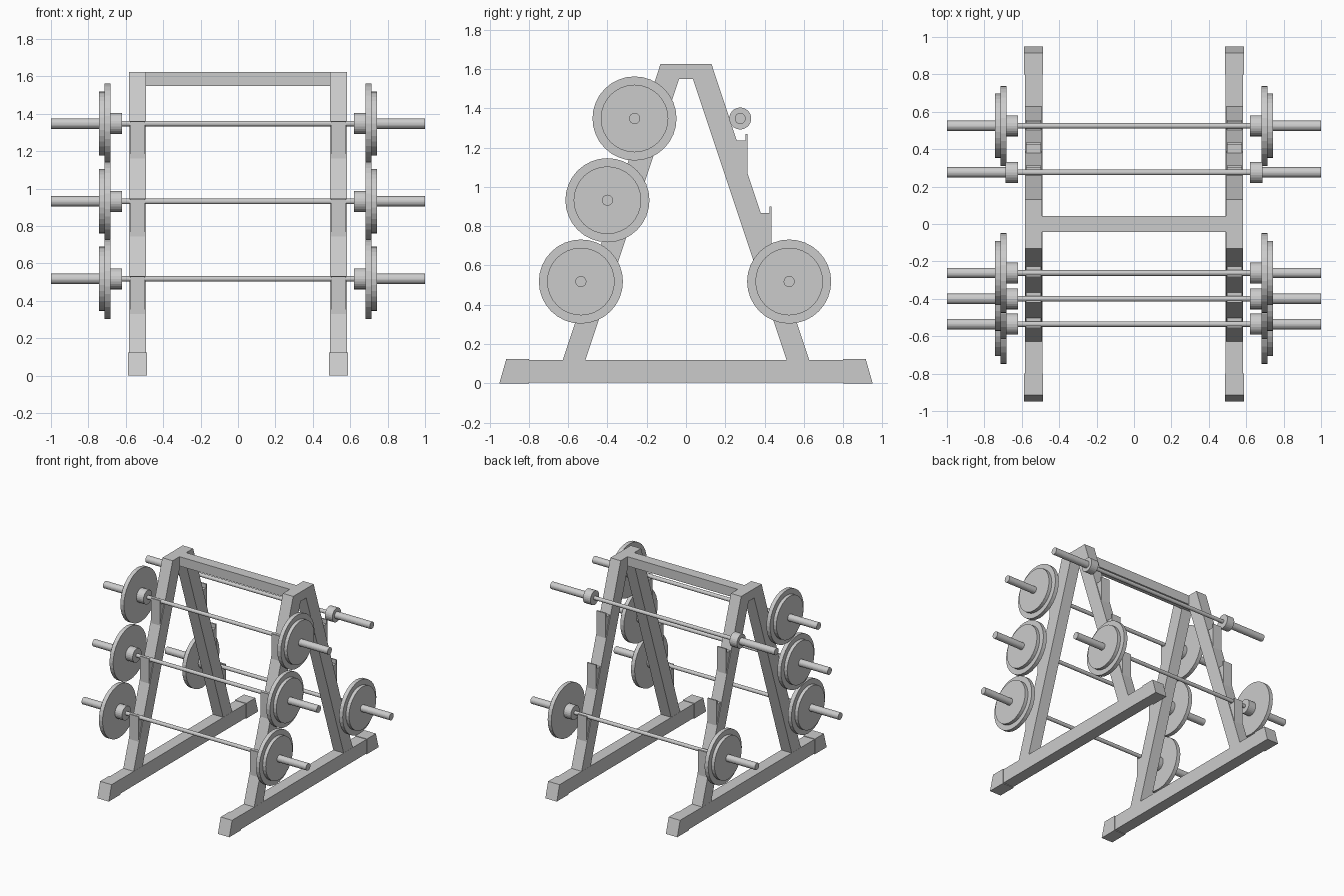
import bpy
import bmesh
from math import pi
from mathutils import Matrix, Vector

cube = bpy.data.objects.get("Cube")
if cube:
    bpy.data.objects.remove(cube)

steel = bpy.data.materials.new("grey_steel")
steel.use_nodes = True
grey = (0.6, 0.6, 0.6, 1)
steel.diffuse_color = grey
steel.node_tree.nodes["Principled BSDF"].inputs["Base Color"].default_value = grey


def finish(name, bm):
    bmesh.ops.recalc_face_normals(bm, faces=bm.faces)
    mesh = bpy.data.meshes.new(name)
    bm.to_mesh(mesh)
    bm.free()
    mesh.materials.append(steel)
    obj = bpy.data.objects.new(name, mesh)
    bpy.context.collection.objects.link(obj)
    return obj


def slab(name, outline, x, width):
    """Extrude a (y, z) outline along x, centred on x."""
    bm = bmesh.new()
    face = bm.faces.new([bm.verts.new((x - width / 2, y, z)) for y, z in outline])
    new = bmesh.ops.extrude_face_region(bm, geom=[face])["geom"]
    verts = [v for v in new if isinstance(v, bmesh.types.BMVert)]
    bmesh.ops.translate(bm, verts=verts, vec=(width, 0, 0))
    return finish(name, bm)


def rod(name, x0, x1, radius, y, z, sides=24):
    """Cylinder lying along x."""
    bm = bmesh.new()
    place = Matrix.Translation(Vector(((x0 + x1) / 2, y, z))) @ Matrix.Rotation(pi / 2, 4, "Y")
    bmesh.ops.create_cone(bm, cap_ends=True, segments=sides, radius1=radius,
                          radius2=radius, depth=abs(x1 - x0), matrix=place)
    return finish(name, bm)


TOP = 1.625
FRAME_X = 0.537


def leg_face(z):
    """Distance of the sloping outer leg face from the middle."""
    return 0.13 + 0.33 * (TOP - z)


# Side frames with base rails, end boots and bar hooks
half = [(0.035, 1.55), (0.515, 0.11), (leg_face(0.11), 0.11), (0.13, TOP)]
a_frame = half + [(-y, z) for y, z in reversed(half)]
rail = [(-0.9, 0.005), (0.9, 0.005), (0.9, 0.119), (-0.9, 0.119)]
boot = [(0.8, 0), (0.95, 0), (0.915, 0.123), (0.8, 0.123)]

for side, sign in (("left", 1), ("right", -1)):
    x = sign * FRAME_X
    slab(f"{side}_a_frame", a_frame, x, 0.092)
    slab(f"{side}_base_rail", rail, x, 0.094)
    for end, d in (("front", -1), ("rear", 1)):
        slab(f"{side}_{end}_boot", [(d * y, z) for y, z in boot], x, 0.102)
        tops = (1.36, 0.945, 0.53) if d < 0 else (1.27, 0.9, 0.53)
        for i, top in enumerate(tops):
            low, shelf = top - 0.2, top - 0.033
            lip = leg_face(low)
            hook = [(leg_face(low) - 0.01, low), (lip, low), (lip, top),
                    (lip - 0.011, top), (lip - 0.011, shelf),
                    (leg_face(shelf) - 0.01, shelf)]
            slab(f"{side}_{end}_hook_{i + 1}", [(d * y, z) for y, z in hook], x, 0.08)

# Beam joining the frames
beam = [(-0.043, 1.55), (0.043, 1.55), (0.043, TOP), (-0.043, TOP)]
slab("top_beam", beam, 0, 2 * FRAME_X - 0.09)

# Barbells: name, y, z, loaded with plates
barbells = [
    ("front_upper", -0.262, 1.348, True),
    ("front_middle", -0.4, 0.932, True),
    ("front_lower", -0.535, 0.518, True),
    ("rear_upper", 0.276, 1.348, False),
    ("rear_lower", 0.525, 0.518, True),
]
for name, y, z, loaded in barbells:
    rod(f"{name}_bar", -0.63, 0.63, 0.015, y, z)
    for side, s in (("left", 1), ("right", -1)):
        rod(f"{name}_{side}_collar", s * 0.62, s * 0.686, 0.056, y, z)
        rod(f"{name}_{side}_sleeve", s * 0.68, s, 0.028, y, z)
        if loaded:
            rod(f"{name}_{side}_plate", s * 0.683, s * 0.715, 0.214, y, z, 32)
            rod(f"{name}_{side}_plate_hub", s * 0.71, s * 0.742, 0.172, y, z, 32)
